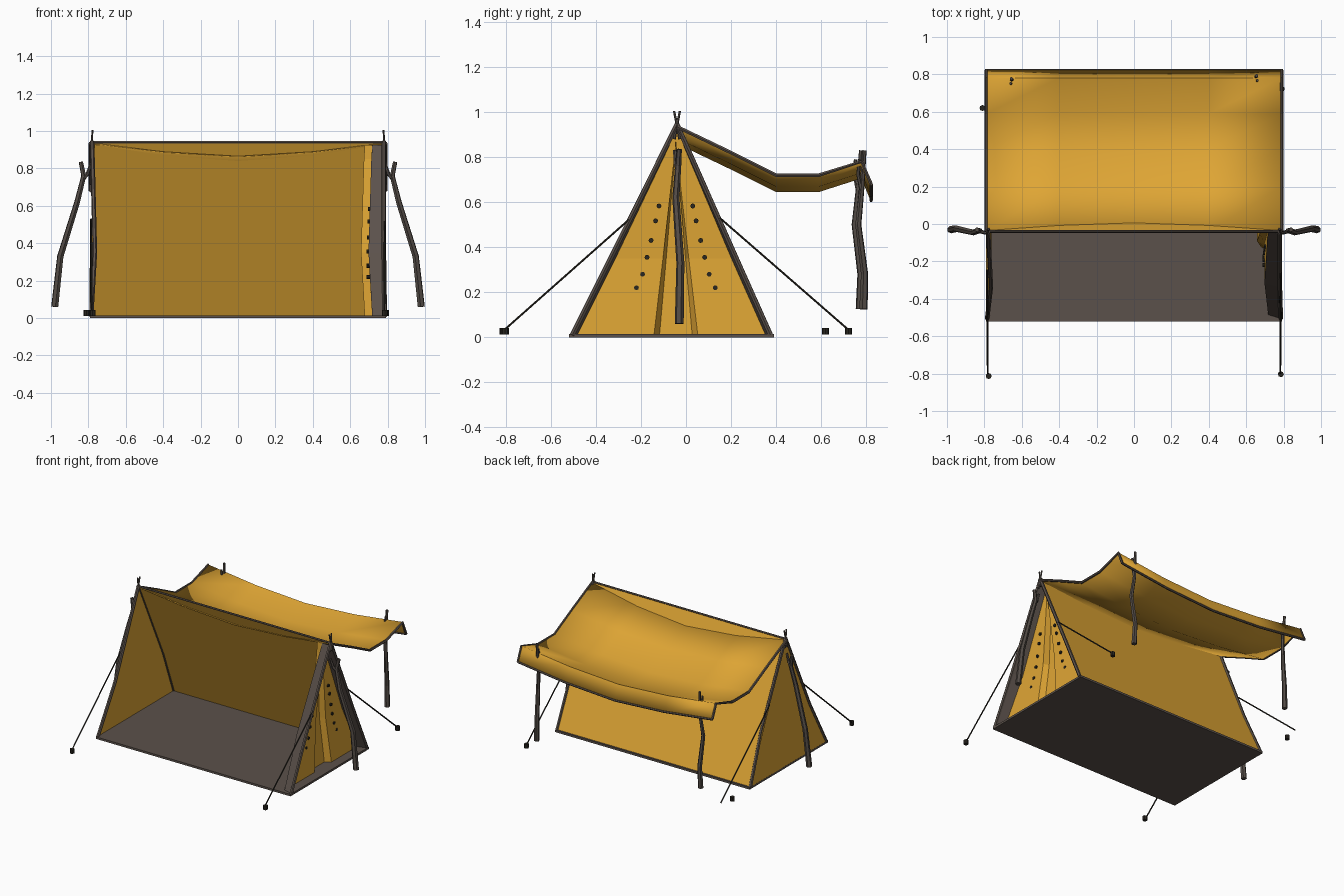
import bpy, bmesh, math
from mathutils import Vector

if "Cube" in bpy.data.objects:
    bpy.data.objects.remove(bpy.data.objects["Cube"])


def material(name, rgb):
    m = bpy.data.materials.new(name)
    m.diffuse_color = (*rgb, 1)
    m.use_nodes = True
    m.node_tree.nodes["Principled BSDF"].inputs["Base Color"].default_value = m.diffuse_color
    return m


YELLOW = material("yellow canvas", (0.74, 0.38, 0.035))
BROWN = material("grey brown trim", (0.105, 0.083, 0.07))
WOOD = material("pole wood", (0.085, 0.07, 0.06))
DARK = material("dark rope", (0.022, 0.019, 0.014))


def add(name, mesh, *mats):
    ob = bpy.data.objects.new(name, mesh)
    bpy.context.collection.objects.link(ob)
    for m in mats:
        mesh.materials.append(m)
    return ob


def sheet(name, rows, mats, column_mat=None, thick=0.006, smooth=False):
    """Cloth lofted through rows of points."""
    bm = bmesh.new()
    grid = [[bm.verts.new(p) for p in r] for r in rows]
    for a, b in zip(grid, grid[1:]):
        for i in range(len(a) - 1):
            f = bm.faces.new((a[i], a[i + 1], b[i + 1], b[i]))
            f.material_index = column_mat[i] if column_mat else 0
    bmesh.ops.recalc_face_normals(bm, faces=bm.faces)
    me = bpy.data.meshes.new(name)
    bm.to_mesh(me)
    bm.free()
    ob = add(name, me, *mats)
    if smooth:
        bpy.ops.object.select_all(action='DESELECT')
        ob.select_set(True)
        bpy.context.view_layer.objects.active = ob
        bpy.ops.object.shade_smooth_by_angle(angle=math.radians(35))
    s = ob.modifiers.new("thickness", 'SOLIDIFY')
    s.thickness = thick
    s.offset = 0
    return ob


def tube(name, pts, r0, mat, r1=None, res=1):
    """Rod along a path, tapering from r0 to r1."""
    r1 = r0 if r1 is None else r1
    cu = bpy.data.curves.new(name, 'CURVE')
    cu.dimensions = '3D'
    cu.bevel_depth = 1
    cu.bevel_resolution = res
    cu.use_fill_caps = True
    sp = cu.splines.new('POLY')
    sp.points.add(len(pts) - 1)
    sp.use_smooth = False
    for i, p in enumerate(pts):
        sp.points[i].co = (*p, 1)
        sp.points[i].radius = r0 + (r1 - r0) * i / (len(pts) - 1)
    tmp = bpy.data.objects.new("tmp", cu)
    bpy.context.collection.objects.link(tmp)
    dg = bpy.context.evaluated_depsgraph_get()
    me = bpy.data.meshes.new_from_object(tmp.evaluated_get(dg))
    bpy.data.objects.remove(tmp)
    me.materials.clear()
    return add(name, me, mat)


def box(name, lo, hi, mat):
    bm = bmesh.new()
    bmesh.ops.create_cube(bm, size=1)
    for v in bm.verts:
        v.co = [(a + b) / 2 + c * (b - a) for a, b, c in zip(lo, hi, v.co)]
    me = bpy.data.meshes.new(name)
    bm.to_mesh(me)
    bm.free()
    return add(name, me, mat)


RIDGE_Y, RIDGE_Z = -0.04, 0.94


def y_front(z):
    return -0.51 + 0.47 * z / RIDGE_Z


def y_back(z):
    return 0.38 - 0.42 * z / RIDGE_Z


# floor and back wall
box("floor", (-0.79, -0.52, 0), (0.79, 0.39, 0.015), BROWN)
sheet("back_wall", [[(x, y_back(z), z) for x in (-0.78, 0.78)] for z in (0.005, RIDGE_Z)], [YELLOW])

# left wall, bowed slightly inward
sheet("left_wall", [[(x, y_front(z), z), (x, y_back(z), z)]
                    for z, x in ((0.005, -0.787), (0.35, -0.765), (0.935, -0.78))], [YELLOW])

# right wall: brown side strips, two flaps and a recessed middle
rows = []
for z, outer, inner in ((0.005, 0.787, 0.72), (0.35, 0.78, 0.70), (0.85, 0.78, 0.715), (0.925, 0.78, 0.72)):
    f, b = y_front(z), y_back(z)
    w = max(0.003, 0.1 * (1 - z / 0.86))
    c = -0.045
    e = min(0.02, (b - f) * 0.1)
    rows.append([(outer, f, z), (inner, f + e, z), (inner, c - w, z), (inner - 0.04, c - w * 0.75, z),
                 (inner - 0.04, c + w * 0.75, z), (inner, c + w, z), (inner, b - e, z), (outer, b, z)])
sheet("right_wall", rows, [YELLOW, BROWN], [1, 0, 0, 0, 0, 0, 1])

# dark lacing toggles on the two flaps
toggles = ((0.075, 0.583), (0.09, 0.517), (0.11, 0.43), (0.128, 0.355), (0.148, 0.28), (0.175, 0.22))
for side in (-1, 1):
    for d, z in toggles:
        y = -0.045 + side * d
        x = 0.70 + 0.015 * max(0, z - 0.35) / 0.5
        tube("toggle", [(x - 0.012, y, z), (x + 0.012, y, z)], 0.011, DARK, res=2)

# edge trim, ridge trim and crossed ridge sticks
for s in (-1, 1):
    bow = 0.765 if s < 0 else 0.78
    for yf in (y_front, y_back):
        tube("edge_trim", [(s * 0.785, yf(0.01), 0.01), (s * bow, yf(0.35), 0.35),
                           (s * 0.78, yf(0.94), 0.945)], 0.012, BROWN)
    for k in (-1, 1):
        tube("ridge_stick", [(s * 0.785, RIDGE_Y + k * 0.012, 0.88), (s * 0.778, RIDGE_Y - k * 0.013, 1.005)],
             0.007, WOOD, 0.005)
tube("ridge_trim", [(-0.78, RIDGE_Y, 0.94), (0.78, RIDGE_Y, 0.94)], 0.007, BROWN)

# sagging awning with a turned-down lip
profile = [(-0.04, 0.935), (0.2, 0.82), (0.4, 0.72), (0.59, 0.72), (0.78, 0.78), (0.822, 0.68)]
spans = [(-0.79, 0), (-0.4, 0.048), (0, 0.072), (0.4, 0.048), (0.79, 0)]
awning = [[(x, y, z - s) for x, s in spans] for y, z in profile]
sheet("awning", awning, [YELLOW], smooth=True)
for i in (0, -1):
    tube("awning_side_trim", [r[i] for r in awning], 0.009, BROWN)
tube("awning_lip_trim", awning[-1], 0.008, BROWN)

# forked poles at both tent ends and under the awning corners
for s in (-1, 1):
    tube("end_pole", [(s * 0.98, -0.03, 0.06), (s * 0.95, -0.025, 0.33), (s * 0.86, -0.045, 0.62),
                      (s * 0.825, -0.035, 0.76), (s * 0.84, -0.03, 0.835)], 0.02, WOOD, 0.012)
    tube("end_pole_fork", [(s * 0.832, -0.035, 0.74), (s * 0.805, -0.045, 0.77), (s * 0.785, -0.05, 0.83)],
         0.012, WOOD, 0.008)
    dy = 0.008 * s
    tube("awning_pole", [(s * 0.66, 0.78 + dy, 0.125), (s * 0.655, 0.785 + dy, 0.28), (s * 0.665, 0.757 + dy, 0.5),
                         (s * 0.65, 0.772 + dy, 0.65), (s * 0.655, 0.785 + dy, 0.83)], 0.019, WOOD, 0.009)
    tube("awning_pole_fork", [(s * 0.65, 0.772 + dy, 0.65), (s * 0.655, 0.757 + dy, 0.72),
                              (s * 0.66, 0.76 + dy, 0.79)], 0.01, WOOD, 0.007)

# guy ropes and pegs
for s in (-1, 1):
    tube("front_rope", [(s * 0.785, -0.245, 0.53), (s * 0.782, -0.81, 0.03)], 0.005, DARK)
    tube("back_rope", [(s * 0.785, 0.15, 0.53), (s * 0.79, 0.725, 0.03)], 0.005, DARK)
for x, y in ((-0.777, -0.813), (0.785, -0.803), (-0.81, 0.62), (0.79, 0.722)):
    tube("peg", [(x, y, 0.012), (x, y, 0.042)], 0.016, DARK, res=2)
